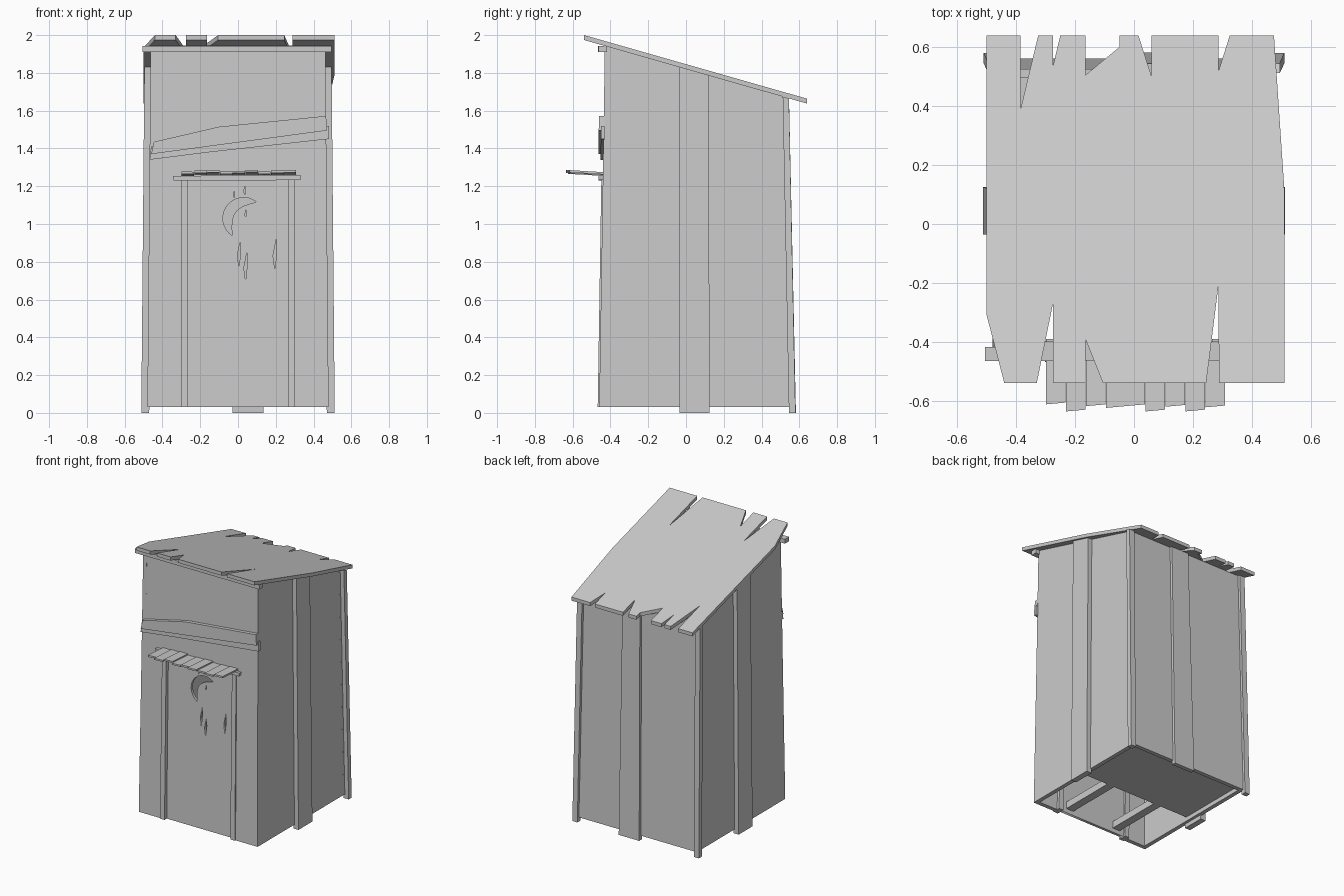
import bpy, bmesh, math

if "Cube" in bpy.data.objects:
    bpy.data.objects.remove(bpy.data.objects["Cube"])

def roof_under(y):
    return 1.974 - (y + 0.54) * 0.285

def prism(name, pts, f, d0, d1):
    """Extrude a 2D outline between depths d0 and d1, placed by f(u, v, d)."""
    bm = bmesh.new()
    a = [bm.verts.new(f(u, v, d0)) for u, v in pts]
    b = [bm.verts.new(f(u, v, d1)) for u, v in pts]
    bm.faces.new(a)
    bm.faces.new(b[::-1])
    n = len(pts)
    for i in range(n):
        j = (i + 1) % n
        bm.faces.new((a[j], a[i], b[i], b[j]))
    bmesh.ops.recalc_face_normals(bm, faces=bm.faces)
    me = bpy.data.meshes.new(name)
    bm.to_mesh(me)
    bm.free()
    ob = bpy.data.objects.new(name, me)
    bpy.context.collection.objects.link(ob)
    return ob

# Tapered wall planes; positive depth goes inward
def front(u, v, d):
    return (u, -0.46 + 0.016 * v + d, v)

def back(u, v, d):
    return (u, 0.562 - 0.022 * v - d, v)

def side(s):
    return lambda u, v, d: (s * (0.48 - 0.009 * v - d), u, v)

def level(u, v, d):
    return (u, v, d)

# Front wall with door opening
prism("front_wall", [(-0.478, 0.03), (-0.27, 0.03), (-0.27, 1.24), (0.27, 1.24),
                     (0.27, 0.03), (0.478, 0.03), (0.462, 1.945), (-0.462, 1.945)],
      front, 0, 0.03)

# Back wall and centre batten
zb = roof_under(0.53)
prism("back_wall", [(-0.48, 0.03), (0.48, 0.03), (0.465, zb), (-0.465, zb)], back, 0, 0.03)
prism("back_batten", [(-0.03, 0), (0.135, 0), (0.13, zb), (-0.01, zb)], back, -0.02, 0.01)

# Side walls, side battens and rear corner strips
for s, label in ((-1, "left"), (1, "right")):
    f = side(s)
    prism(label + "_wall", [(-0.455, 0.03), (0.56, 0.03), (0.525, roof_under(0.525)),
                            (-0.43, roof_under(-0.43))], f, 0, 0.03)
    prism(label + "_batten", [(-0.035, 0), (0.125, 0), (0.12, roof_under(0.12)),
                              (-0.035, roof_under(-0.035))], f, -0.032, 0.01)
    prism(label + "_corner_strip", [(0.545, 0), (0.58, 0), (0.545, roof_under(0.545)),
                                    (0.512, roof_under(0.512))], f, -0.03, 0.01)

# Broken plank roof
roof = [(-0.5, -0.31), (-0.44, -0.54), (-0.33, -0.54), (-0.275, -0.27), (-0.275, -0.54),
        (-0.165, -0.54), (-0.165, -0.39), (-0.105, -0.54), (0.245, -0.54), (0.287, -0.205),
        (0.288, -0.54), (0.51, -0.54), (0.51, 0.12), (0.475, 0.64), (0.325, 0.64),
        (0.287, 0.52), (0.287, 0.64), (0.06, 0.64), (0.06, 0.50), (0.015, 0.64),
        (-0.05, 0.64), (-0.05, 0.60), (-0.165, 0.505), (-0.165, 0.64), (-0.25, 0.64),
        (-0.275, 0.535), (-0.275, 0.64), (-0.325, 0.64), (-0.385, 0.39), (-0.385, 0.64),
        (-0.5, 0.64)]
prism("roof", roof, lambda u, v, d: (u, v, roof_under(v) + d), 0, 0.026)

# Beam under the front eave
prism("eave_beam", [(-0.505, -0.465), (0.495, -0.462), (0.495, -0.418), (-0.505, -0.418)],
      level, 1.91, 1.942)

# Door frame posts and lintel
for s, label in ((-1, "left"), (1, "right")):
    prism(label + "_door_post", [(s * 0.265, 0.03), (s * 0.302, 0.03), (s * 0.298, 1.235),
                                 (s * 0.265, 1.235)], front, -0.008, 0.05)
prism("door_lintel", [(-0.34, 1.23), (0.33, 1.232), (0.335, 1.257), (-0.345, 1.255)],
      front, -0.022, 0.03)

# Small awning of uneven slats
ends = [-0.612, -0.636, -0.618, -0.624, -0.618, -0.636, -0.62, -0.636, -0.622]
for i, y in enumerate(ends):
    x0 = -0.298 + i * 0.0675
    lift = 0.004 * (i % 3)
    prism("awning_slat_%d" % (i + 1), [(x0, y), (x0 + 0.066, y + 0.006),
                                       (x0 + 0.066, -0.43), (x0, -0.43)],
          lambda u, v, d: (u, v, 1.254 + d + lift - (v + 0.43) * 0.06), 0, 0.012)

# Crooked boards nailed across the front
prism("upper_board", [(-0.46, 1.37), (0.472, 1.495), (0.466, 1.572), (-0.1, 1.515),
                      (-0.445, 1.435)], front, -0.026, 0.005)
prism("lower_board", [(-0.468, 1.34), (-0.17, 1.378), (0.482, 1.45), (0.482, 1.52),
                      (-0.46, 1.41)], front, -0.014, 0.005)

# Floor behind the door and its joists
prism("floor", [(-0.45, 0.0), (0.45, 0.0), (0.45, 0.53), (-0.45, 0.53)], level, 0.06, 0.09)
for x in (-0.2, 0.2):
    prism("floor_joist", [(x - 0.03, -0.43), (x + 0.03, -0.43), (x + 0.03, 0.0),
                          (x - 0.03, 0.0)], level, 0.06, 0.11)

# Door: filled flat outline with crescent and crack holes
curve = bpy.data.curves.new("door_outline", "CURVE")
curve.dimensions = "2D"
curve.fill_mode = "BOTH"
curve.extrude = 0.01

def loop(pts):
    sp = curve.splines.new("POLY")
    sp.points.add(len(pts) - 1)
    for p, (x, y) in zip(sp.points, pts):
        p.co = (x, y, 0, 1)
    sp.use_cyclic_u = True

loop([(-0.27, 0.03), (0.27, 0.03), (0.27, 1.24), (-0.27, 1.24)])
cx, cz, r, n = 0.03, 1.03, 0.11, 16
arc = [math.radians(52 + 184 * i / n) for i in range(n + 1)]
outer = [(cx + r * math.cos(a), cz + r * math.sin(a)) for a in arc]
(ax, az), (bx, bz) = outer[0], outer[-1]
inner = []
for i in range(n - 1, 0, -1):
    t = i / n
    h = 0.058 * math.sin(math.pi * t)
    inner.append((ax + (bx - ax) * t + h * math.cos(math.radians(144)),
                  az + (bz - az) * t + h * math.sin(math.radians(144))))
loop(outer + inner)
for x, z0, z1 in ((0.035, 1.15, 1.21), (0.04, 1.03, 1.08), (-0.02, 1.14, 1.18),
                  (0.005, 0.77, 0.91), (0.04, 0.70, 0.85), (0.195, 0.76, 0.92)):
    m = z0 + 0.55 * (z1 - z0)
    w = 0.06 * (z1 - z0)
    loop([(x, z0), (x + w, m), (x + w * 0.8, z1), (x - w, m - 0.1 * (z1 - z0))])

tmp = bpy.data.objects.new("door_outline", curve)
bpy.context.collection.objects.link(tmp)
mesh = bpy.data.meshes.new_from_object(tmp.evaluated_get(bpy.context.evaluated_depsgraph_get()))
bpy.data.objects.remove(tmp)
for v in mesh.vertices:
    x, y, z = v.co
    v.co = (x, -0.432 + 0.016 * y - z, y)
door = bpy.data.objects.new("door", mesh)
bpy.context.collection.objects.link(door)
